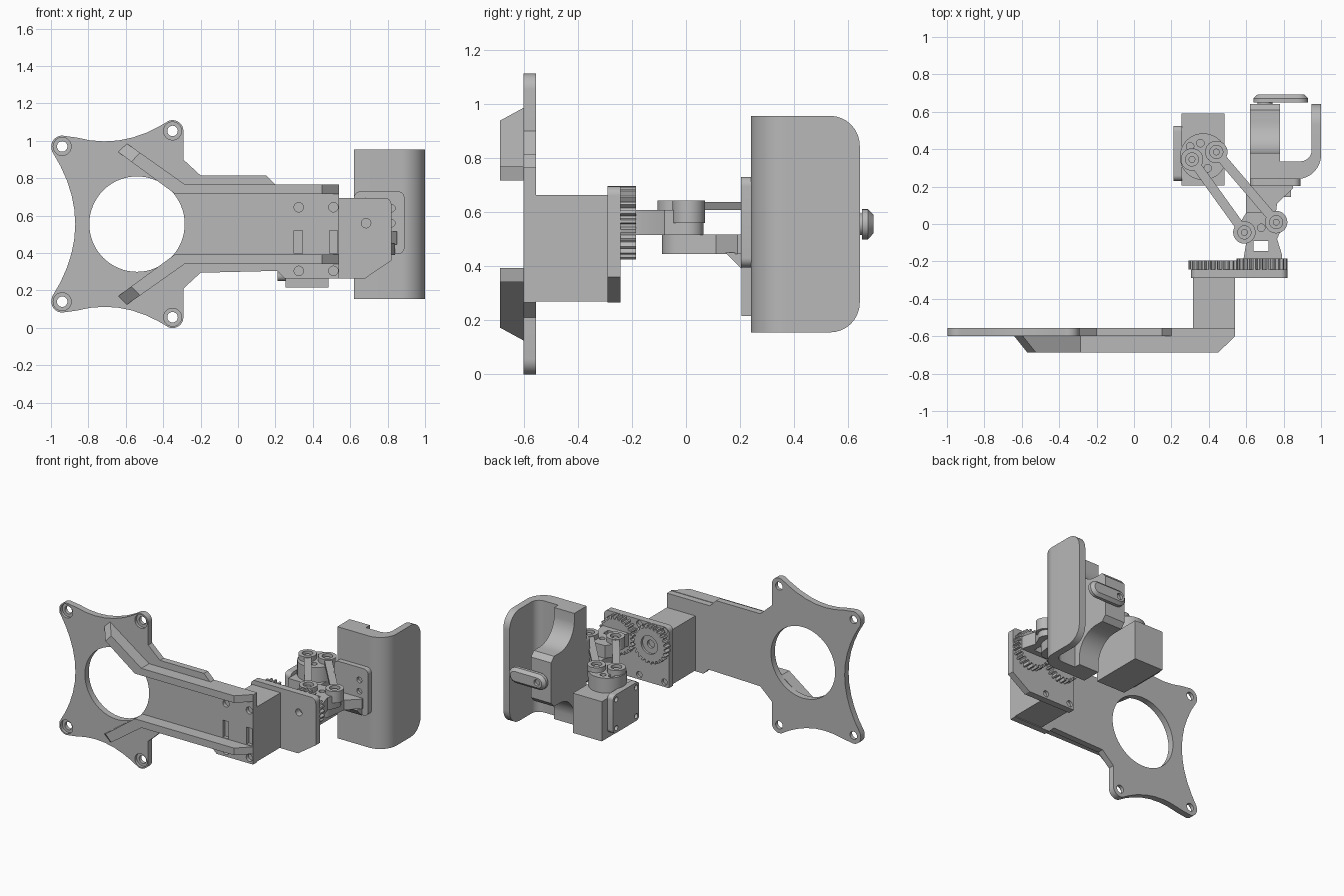
import bpy, bmesh
from math import sin, cos, pi, radians, atan2

old = bpy.data.objects.get("Cube")
if old:
    bpy.data.objects.remove(old, do_unlink=True)

grey = bpy.data.materials.new("grey_plastic")
grey.use_nodes = True
grey.diffuse_color = (0.48, 0.48, 0.48, 1)
grey.node_tree.nodes["Principled BSDF"].inputs["Base Color"].default_value = grey.diffuse_color

PLACE = {"x": lambda p, d: (d, p[0], p[1]),
         "y": lambda p, d: (p[0], d, p[1]),
         "z": lambda p, d: (p[0], p[1], d)}
MID = 0.555
parts = []


def arc(c, r, a0, a1, n=10):
    """Points on an arc, angles in degrees."""
    return [(c[0] + r * cos(radians(a0 + (a1 - a0) * i / n)),
             c[1] + r * sin(radians(a0 + (a1 - a0) * i / n))) for i in range(n + 1)]


def circle(c, r, n=32):
    return arc(c, r, 0, 360, n)[:-1]


def rrect(x0, x1, y0, y1, r):
    return (arc((x1 - r, y1 - r), r, 0, 90, 8) + arc((x0 + r, y1 - r), r, 90, 180, 8)
            + arc((x0 + r, y0 + r), r, 180, 270, 8) + arc((x1 - r, y0 + r), r, 270, 360, 8))


def rect(x0, x1, y0, y1):
    return [(x0, y0), (x1, y0), (x1, y1), (x0, y1)]


def capsule(p, q, r):
    a = atan2(q[1] - p[1], q[0] - p[0]) * 180 / pi
    return arc(q, r, a - 90, a + 90) + arc(p, r, a + 90, a + 270)


def add_prism(bm, pts, axis, a, b, far=None):
    lo = [bm.verts.new(PLACE[axis](p, a)) for p in pts]
    hi = [bm.verts.new(PLACE[axis](p, b)) for p in far or pts]
    n = len(pts)
    bm.faces.new(lo)
    bm.faces.new(hi[::-1])
    for i in range(n):
        bm.faces.new((lo[i], hi[i], hi[(i + 1) % n], lo[(i + 1) % n]))


def to_object(name, bm):
    bmesh.ops.recalc_face_normals(bm, faces=bm.faces)
    me = bpy.data.meshes.new(name)
    bm.to_mesh(me)
    bm.free()
    ob = bpy.data.objects.new(name, me)
    bpy.context.collection.objects.link(ob)
    return ob


def prism(name, pts, axis, a, b, far=None):
    bm = bmesh.new()
    add_prism(bm, pts, axis, a, b, far)
    ob = to_object(name, bm)
    ob.data.materials.append(grey)
    parts.append(ob)
    return ob


def cut(ob, shapes, axis, a, b, op="DIFFERENCE"):
    """Boolean a set of extruded profiles, then drop the cutter."""
    bm = bmesh.new()
    for s in shapes:
        add_prism(bm, s, axis, a, b)
    cutter = to_object("cutter", bm)
    cutter.hide_render = True
    mod = ob.modifiers.new("cut", "BOOLEAN")
    mod.operation, mod.object, mod.solver = op, cutter, "EXACT"
    bpy.context.view_layer.objects.active = ob
    bpy.ops.object.modifier_apply(modifier=mod.name)
    bpy.data.objects.remove(cutter, do_unlink=True)


def flip(pts):
    return [(x, 2 * MID - z) for x, z in pts]


# Base plate with four scalloped corner ears and a long arm
ears = [(-0.94, 0.97), (-0.35, 1.053)]
half = [(-0.87 - 0.125 * t * t, MID + 0.39 * t) for t in (0, .2, .4, .6, .8, 1)]
half += arc(ears[0], 0.058, 180, 75)
half += [(-0.89 + 0.5 * t, 0.985 + 0.04 * (1 - t) ** 3 + 0.11 * t ** 2.5 - 0.03 * t * (1 - t))
         for t in (0.05, .2, .35, .5, .65, .8, .93)]
half += arc(ears[1], 0.058, 110, 0)
half += [(-0.292, 0.90), (-0.2, 0.815)]
lower = [(0.21, 0.305), (0.25, 0.265), (0.54, 0.265)]
outline = half + [(0.15, 0.815), (0.2, 0.765), (0.54, 0.765)] + lower[::-1] + flip(half[1:])[::-1]
plate = prism("base_plate", outline, "y", -0.6, -0.555)
all_ears = ears + flip(ears)
cut(plate, [circle((-0.54, MID), 0.255, 64)] + [circle(e, 0.028) for e in all_ears], "y", -0.7, -0.5)
cut(plate, [circle(e, 0.048) for e in all_ears], "y", -0.7, -0.58)
screws = [circle((x, z), 0.025) for x in (0.325, 0.51) for z in (0.305, 0.645)]
slots = [rect(x, x + 0.045, 0.397, 0.52) for x in (0.3, 0.488)]
cut(plate, screws + slots, "y", -0.7, -0.575)

# Stiffening rails with splayed, sloped ends
rail = [(-0.64, 0.94), (-0.337, 0.717), (0.54, 0.717), (0.54, 0.768), (-0.285, 0.768), (-0.594, 0.985)]
crest = [(-0.57, 0.888)] + [(min(x, 0.45), z) for x, z in rail[1:5]] + [(-0.524, 0.937)]
prism("upper_rail", rail, "y", -0.6, -0.688, crest)
prism("lower_rail", flip(rail), "y", -0.6, -0.688, flip(crest))

# Mount box and gear plate
prism("mount_box", rect(0.315, 0.54, 0.27, 0.662), "y", -0.556, -0.285)
gear_plate = prism("gear_plate", [(0.305, 0.265), (0.68, 0.265), (0.82, 0.36)]
                   + arc((0.785, 0.66), 0.035, 0, 90) + arc((0.34, 0.66), 0.035, 90, 180),
                   "y", -0.29, -0.242)
cut(gear_plate, [circle((0.685, 0.56), 0.025)], "y", -0.3, -0.2)
cut(gear_plate, [circle((x, z), 0.022) for x in (0.34, 0.54) for z in (0.3, 0.665)], "y", -0.26, -0.2)


# Meshing spur gears
def gear(name, cx, phase, y1):
    teeth, pts = 24, []
    for i in range(teeth):
        for r, f in ((0.117, 0), (0.117, .35), (0.136, .5), (0.136, .8)):
            a = 2 * pi * (i + f + phase) / teeth
            pts.append((cx + r * cos(a), 0.56 + r * sin(a)))
    return prism(name, pts, "y", -0.244, y1)


drive = gear("drive_gear", 0.428, 0, -0.195)
cut(drive, [circle((0.428, 0.56), 0.065)], "y", -0.212, -0.1)
cut(drive, [circle((0.428, 0.56), 0.028)], "y", -0.232, -0.1)
gear("driven_gear", 0.685, 0.5, -0.185)

# Knuckle bracket carried by the driven gear
knuckle = prism("knuckle_bracket", [(0.585, -0.19), (0.79, -0.19), (0.79, -0.16), (0.765, -0.08),
                                    (0.8, 0.0)] + arc((0.745, 0.01), 0.055, 0, 90)
                + [(0.6, 0.06), (0.55, -0.02), (0.6, -0.1)], "z", 0.515, 0.607)
cut(knuckle, [rect(0.64, 0.72, -0.145, -0.09), circle((0.68, -0.02), 0.02)], "z", 0.4, 0.7)

# Swinging arm that carries the finger
prism("finger_arm", [(0.85, 0.21), (0.85, 0.19), (0.765, 0.11)] + arc((0.68, -0.02), 0.068, 0, -180)
      + [(0.6, 0.05), (0.6, 0.21)], "z", 0.445, 0.516)
prism("arm_gusset", [(0.145, 0.45), (0.205, 0.39), (0.205, 0.45)], "x", 0.63, 0.84)
flange = prism("finger_flange", rrect(0.62, 0.89, 0.395, 0.73, 0.035), "y", 0.203, 0.242)
cut(flange, [circle((0.82, z), 0.02) for z in (0.46, 0.56, 0.64)], "y", 0.1, 0.225)

# Motor with side plate and round head
prism("motor_body", rect(0.255, 0.485, 0.205, 0.59), "z", 0.215, 0.5)
side = prism("motor_side_plate", rrect(0.23, 0.525, 0.25, 0.525, 0.03), "x", 0.21, 0.256)
cut(side, [circle((y, z), 0.018) for y in (0.265, 0.49) for z in (0.285, 0.49)], "x", 0.1, 0.23)
head = prism("motor_head", circle((0.37, 0.36), 0.125, 40), "z", 0.5, 0.607)
cut(head, [circle(p, 0.02) for p in ((0.355, 0.432), (0.395, 0.298), (0.3, 0.415))], "z", 0.58, 0.7)

# Two parallel links with pivot bosses
for name, p, q in (("left_link", (0.44, 0.385), (0.76, 0.01)),
                   ("right_link", (0.31, 0.345), (0.59, -0.045))):
    bar = prism(name, capsule(p, q, 0.025), "z", 0.607, 0.636)
    cut(bar, [circle(c, 0.036) for c in (p, q)], "z", 0.5, 0.7)
    for end, c in (("motor", p), ("knuckle", q)):
        boss = prism(name + "_" + end + "_boss", circle(c, 0.06), "z", 0.56, 0.642)
        cut(boss, [circle(c, 0.035)], "z", 0.615, 0.7)
        prism(name + "_" + end + "_pin", circle(c, 0.018), "z", 0.6, 0.63)

# Finger shell: curved hook with rounded rear corners
hook = ([(0.62, 0.24)] + arc((0.87, 0.37), 0.13, -90, 0, 14) + [(1.0, 0.642), (0.95, 0.642)]
        + arc((0.89, 0.395), 0.06, 0, -90, 8) + [(0.62, 0.335)])
shell = prism("finger_shell", hook, "z", 0.155, 0.955)
cut(shell, [rrect(0, 0.642, 0.155, 0.955, 0.11)], "x", 0.5, 1.1, "INTERSECT")

# Inner finger block with concave shoulders
top = [(0.33, 0.955), (0.38, 0.955), (0.38, 0.89)]
top += arc((0.545, 0.9), 0.165, 190, 270) + [(0.61, 0.735), (0.642, 0.70)]
prism("finger_core", top + flip(top)[::-1], "x", 0.62, 0.78)

# Oval retaining bar on the back of the core
bar = capsule((0.695, MID), (0.875, MID), 0.056)
slim = capsule((0.695, MID), (0.875, MID), 0.035)
prism("bar_spacer", circle((0.7, MID), 0.04), "y", 0.63, 0.655)
clip = prism("retaining_bar", bar, "y", 0.65, 0.672)
tip = prism("retaining_bar_crown", bar, "y", 0.672, 0.692, slim)
cut(tip, [circle((0.7, MID), 0.022)], "y", 0.66, 0.8)

# Smooth the curved sides, keep edges crisp
bpy.ops.object.select_all(action="DESELECT")
for ob in parts:
    ob.select_set(True)
bpy.context.view_layer.objects.active = parts[0]
bpy.ops.object.shade_smooth_by_angle(angle=radians(25))
